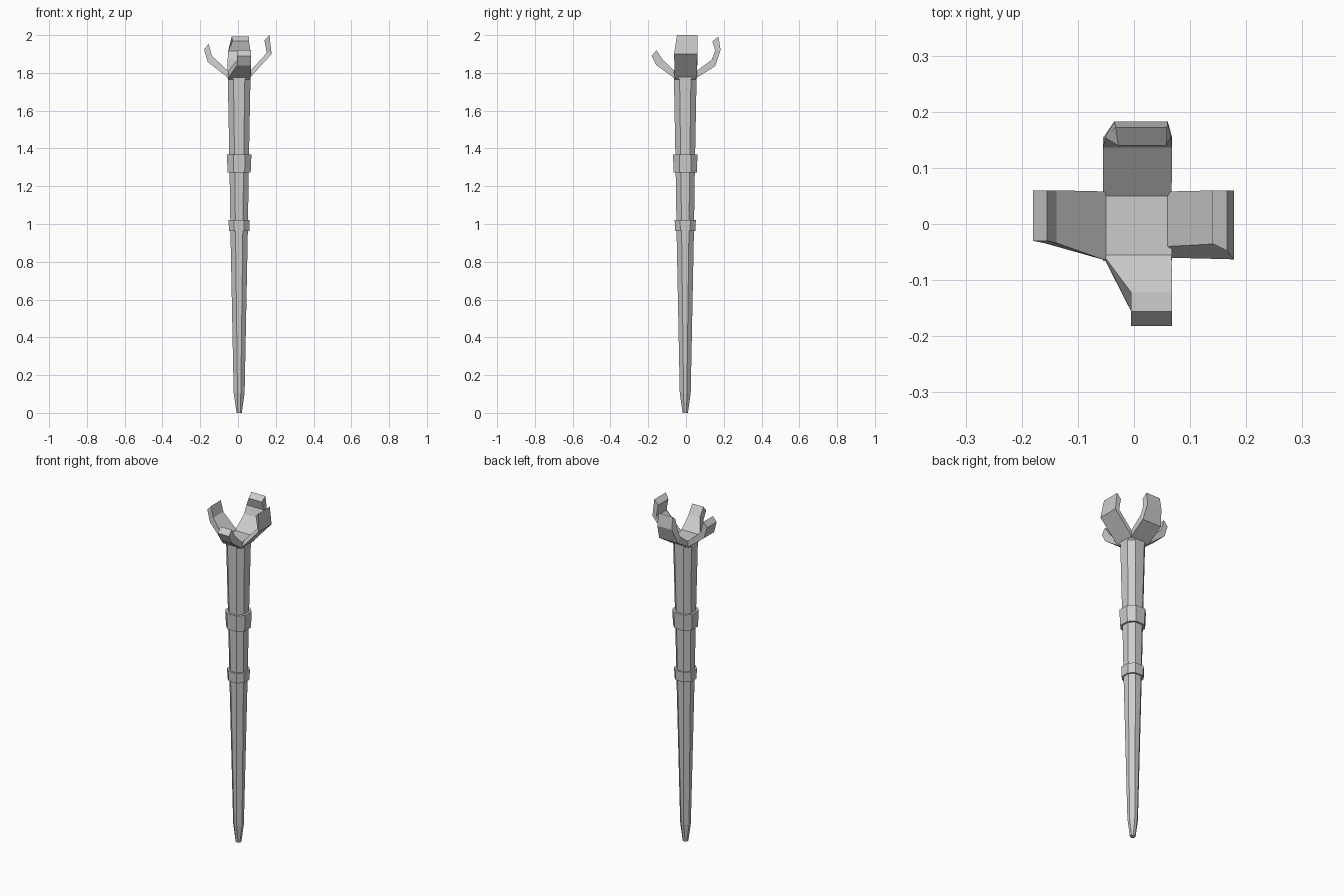
import bpy, bmesh

CX, CY = 0.006, -0.004   # shaft axis


def make(name, rings):
    """Skin equal-sized vertex rings into a closed solid with flat faces."""
    bm = bmesh.new()
    loops = [[bm.verts.new(p) for p in ring] for ring in rings]
    n = len(loops[0])
    for a, b in zip(loops, loops[1:]):
        for i in range(n):
            j = (i + 1) % n
            bm.faces.new((a[i], a[j], b[j], b[i]))
    bm.faces.new(loops[0][::-1])
    bm.faces.new(loops[-1])
    bmesh.ops.recalc_face_normals(bm, faces=bm.faces[:])
    me = bpy.data.meshes.new(name)
    bm.to_mesh(me)
    bm.free()
    ob = bpy.data.objects.new(name, me)
    bpy.context.collection.objects.link(ob)
    return ob


def octagon(r, z, k=0.48):
    """Square of half-width r with cut corners; k is the flat's share."""
    c = r * k
    pts = [(c, r), (-c, r), (-r, c), (-r, -c), (-c, -r), (c, -r), (r, -c), (r, c)]
    return [(CX + x, CY + y, z) for x, y in pts]


def prong(name, axis, sign, sections):
    """Section: (outer d, z, w0, w1, inner d, z, w0, w1), d along axis."""
    def at(d, w, z):
        return (sign * d, w, z) if axis == 'x' else (w, sign * d, z)
    rings = []
    for od, oz, o0, o1, d, z, i0, i1 in sections:
        rings.append([at(od, o0, oz), at(od, o1, oz), at(d, i1, z), at(d, i0, z)])
    return make(name, rings)


# Tapered shaft with pointed foot
make("shaft", [octagon(0.014, 0, 0.5), octagon(0.029, 0.105, 0.3),
               octagon(0.046, 0.96, 0.42), octagon(0.051, 1.3, 0.46),
               octagon(0.060, 1.77, 0.5)])

# Two collars
make("lower_collar", [octagon(0.054, 0.963), octagon(0.056, 1.022)])
make("upper_collar", [octagon(0.061, 1.272), octagon(0.065, 1.367)])

# Hub joining the prongs, cut corners opening out to a square
make("hub", [octagon(0.060, 1.766, 0.5), octagon(0.0615, 1.79, 0.97),
             octagon(0.0615, 1.805, 0.99)])

# Four uneven prongs
prong("right_prong", 'x', 1, [
    (0.060, 1.770, -0.060, 0.058, 0.060, 1.805, -0.040, 0.058),
    (0.178, 1.900, -0.063, 0.060, 0.152, 1.905, -0.035, 0.060),
    (0.166, 2.000, -0.048, 0.060, 0.140, 1.973, -0.035, 0.060)])
prong("left_prong", 'x', -1, [
    (0.050, 1.772, -0.065, 0.058, 0.050, 1.808, -0.065, 0.058),
    (0.160, 1.858, -0.034, 0.060, 0.138, 1.890, -0.034, 0.060),
    (0.180, 1.925, -0.030, 0.060, 0.155, 1.953, -0.030, 0.060)])
prong("back_prong", 'y', 1, [
    (0.050, 1.770, -0.055, 0.067, 0.050, 1.805, -0.055, 0.067),
    (0.154, 1.835, -0.055, 0.068, 0.136, 1.870, -0.055, 0.068),
    (0.183, 1.920, -0.035, 0.060, 0.154, 1.917, -0.052, 0.066),
    (0.172, 1.992, -0.033, 0.059, 0.140, 1.968, -0.028, 0.058)])
prong("front_prong", 'y', -1, [
    (0.058, 1.770, -0.055, 0.067, 0.055, 1.805, -0.055, 0.067),
    (0.156, 1.840, -0.005, 0.068, 0.122, 1.868, -0.005, 0.068),
    (0.182, 1.890, -0.005, 0.068, 0.156, 1.920, -0.005, 0.068)])
